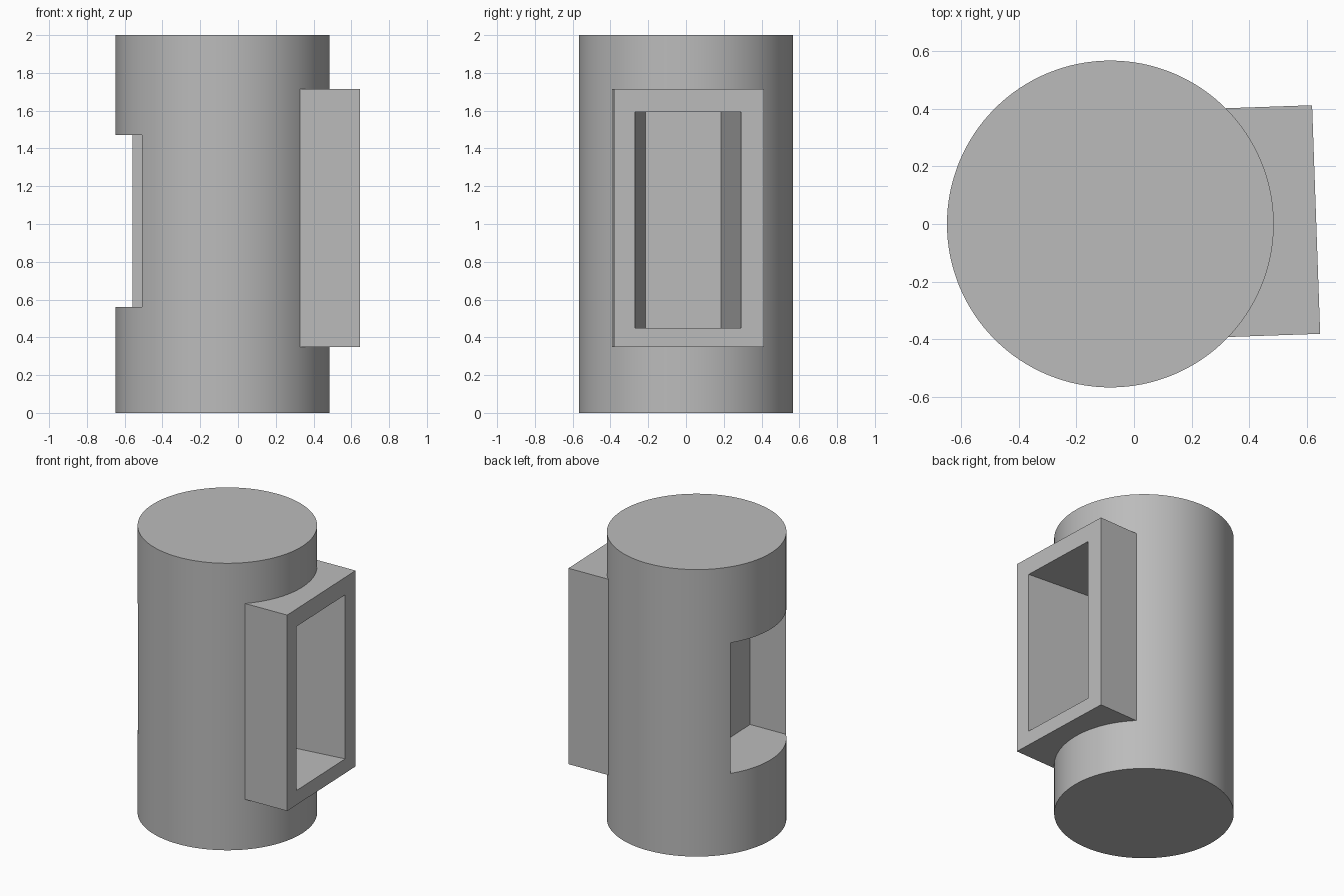
import bpy
import bmesh
import math

cube = bpy.data.objects.get("Cube")
if cube:
    bpy.data.objects.remove(cube, do_unlink=True)

# Single plain grey
grey = bpy.data.materials.new("plain_grey")
grey.use_nodes = True
COLOUR = (0.5, 0.5, 0.5, 1)
grey.diffuse_color = COLOUR
grey.node_tree.nodes["Principled BSDF"].inputs["Base Color"].default_value = COLOUR


def prism(name, plan, z0, z1):
    """Extrude a plan outline from z0 up to z1."""
    bm = bmesh.new()
    face = bm.faces.new([bm.verts.new((x, y, z0)) for x, y in plan])
    top = bmesh.ops.extrude_face_region(bm, geom=[face])["geom"]
    verts = [v for v in top if isinstance(v, bmesh.types.BMVert)]
    bmesh.ops.translate(bm, verts=verts, vec=(0, 0, z1 - z0))
    bmesh.ops.recalc_face_normals(bm, faces=bm.faces)
    mesh = bpy.data.meshes.new(name)
    bm.to_mesh(mesh)
    bm.free()
    mesh.materials.append(grey)
    obj = bpy.data.objects.new(name, mesh)
    bpy.context.collection.objects.link(obj)
    return obj


def combine(target, other, operation):
    """Apply a boolean and drop the helper solid."""
    mod = target.modifiers.new(operation.lower(), "BOOLEAN")
    mod.operation = operation
    mod.solver = "EXACT"
    mod.object = other
    bpy.context.view_layer.objects.active = target
    bpy.ops.object.modifier_apply(modifier=mod.name)
    bpy.data.objects.remove(other, do_unlink=True)


# Round body
CX, R, SEGMENTS = -0.082, 0.567, 128
angles = [2 * math.pi * i / SEGMENTS for i in range(SEGMENTS)]
body = prism("cylinder_body",
             [(CX + R * math.cos(a), R * math.sin(a)) for a in angles], 0, 2)

# Slightly turned rectangular boss on the +x side
boss = prism("window_boss", [(0.1, -0.4), (0.646, -0.381),
                             (0.618, 0.412), (0.1, 0.394)], 0.35, 1.715)
combine(body, boss, "UNION")

# Tapering pocket through the boss
pocket = prism("pocket_cutter", [(-0.10, -0.215), (0.641, -0.27), (0.741, -0.277),
                                 (0.721, 0.305), (0.621, 0.291), (-0.114, 0.186)],
               0.45, 1.593)
combine(body, pocket, "DIFFERENCE")

# Square-cornered slot on the opposite side
slot = prism("slot_cutter", [(-0.24, -0.363), (-0.265, 0.319),
                             (-0.858, 0.298), (-0.858, -0.384)], 0.56, 1.47)
combine(body, slot, "DIFFERENCE")

# Smooth round wall with crisp edges
bpy.ops.object.select_all(action="DESELECT")
body.select_set(True)
bpy.context.view_layer.objects.active = body
bpy.ops.object.shade_smooth_by_angle(angle=math.radians(25))
